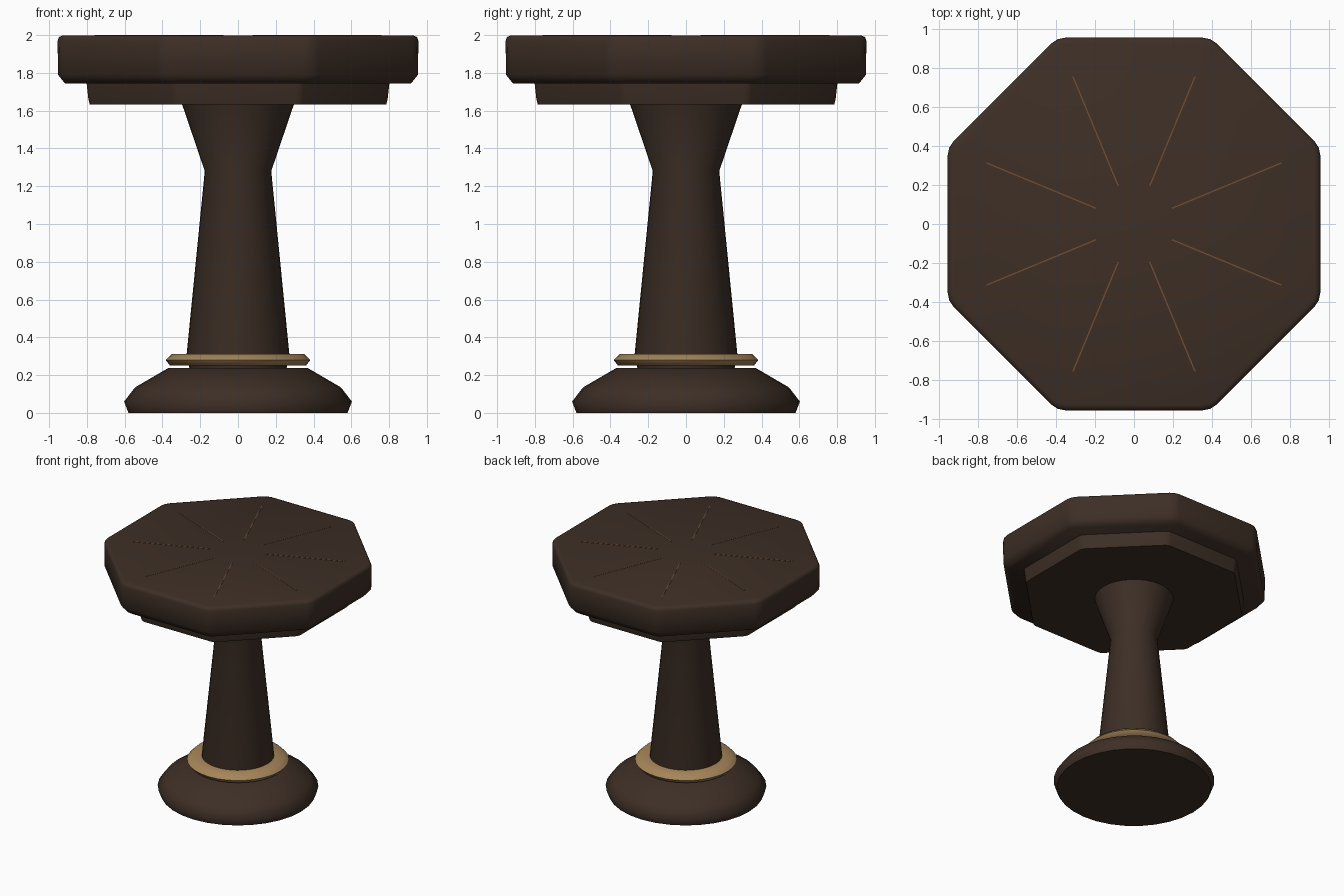
import bpy, bmesh, math
from mathutils import Matrix

if "Cube" in bpy.data.objects:
    bpy.data.objects.remove(bpy.data.objects["Cube"])


def material(name, rgb):
    m = bpy.data.materials.new(name)
    m.diffuse_color = (*rgb, 1)
    m.use_nodes = True
    m.node_tree.nodes["Principled BSDF"].inputs["Base Color"].default_value = m.diffuse_color
    return m


DARK = material("dark wood", (0.047, 0.028, 0.019))
BRASS = material("brass", (0.38, 0.235, 0.10))
INLAY = material("inlay wood", (0.16, 0.075, 0.035))


def finish(name, bm, mat, smooth=None):
    bmesh.ops.recalc_face_normals(bm, faces=bm.faces)
    mesh = bpy.data.meshes.new(name)
    bm.to_mesh(mesh)
    bm.free()
    mesh.materials.append(mat)
    ob = bpy.data.objects.new(name, mesh)
    bpy.context.collection.objects.link(ob)
    if smooth:
        bpy.ops.object.select_all(action='DESELECT')
        ob.select_set(True)
        bpy.context.view_layer.objects.active = ob
        bpy.ops.object.shade_smooth_by_angle(angle=math.radians(smooth))
    return ob


def loft(name, profile, outline, mat, closed=False, smooth=60):
    """Sweep an (r, z) profile around a unit outline; cap it or close it into a ring."""
    bm = bmesh.new()
    loops = [[bm.verts.new((r * x, r * y, z)) for x, y in outline] for r, z in profile]
    n = len(outline)
    pairs = list(zip(loops, loops[1:]))
    if closed:
        pairs.append((loops[-1], loops[0]))
    else:
        bm.faces.new(loops[0])
        bm.faces.new(loops[-1])
    for a, b in pairs:
        for i in range(n):
            j = (i + 1) % n
            bm.faces.new((a[i], a[j], b[j], b[i]))
    return finish(name, bm, mat, smooth)


def circle(n):
    return [(math.cos(2 * math.pi * i / n), math.sin(2 * math.pi * i / n)) for i in range(n)]


def octagon(cut):
    """Octagon with unit apothem and each corner eased by three points."""
    pts = []
    half = math.tan(math.pi / 8)
    for k in range(8):
        a = k * math.pi / 4
        corner = a + math.pi / 8
        y = half - cut
        pts.append((math.cos(a) - y * math.sin(a), math.sin(a) + y * math.cos(a)))
        r = 1 / math.cos(math.pi / 8) - cut * 0.2
        pts.append((r * math.cos(corner), r * math.sin(corner)))
        b = a + math.pi / 4
        pts.append((math.cos(b) + y * math.sin(b), math.sin(b) - y * math.cos(b)))
    return pts


# Turned foot, column and collar
loft("base", [(0.58, 0), (0.603, 0.06), (0.545, 0.135), (0.37, 0.237)], circle(32), DARK)
loft("column", [(0.25, 0.2), (0.272, 0.31), (0.176, 1.28), (0.305, 1.66)], circle(32), DARK)
loft("collar_ring", [(0.36, 0.25), (0.383, 0.28), (0.35, 0.313), (0.25, 0.313),
                     (0.24, 0.28), (0.25, 0.25)], circle(32), BRASS, closed=True)

# Eight-sided apron and tabletop
loft("apron", [(0.785, 1.632), (0.792, 1.66), (0.803, 1.76)], octagon(0.03), DARK, smooth=40)
loft("tabletop", [(0.915, 1.743), (0.953, 1.79), (0.955, 1.97), (0.948, 1.99), (0.928, 1.998)],
     octagon(0.045), DARK)

# Fine radial inlay strips pointing at the corners
bm = bmesh.new()
for k in range(8):
    strip = (Matrix.Rotation(math.pi / 8 + k * math.pi / 4, 4, 'Z')
             @ Matrix.Translation((0.515, 0, 1.997))
             @ Matrix.Diagonal((0.61, 0.007, 0.006, 1)))
    bmesh.ops.create_cube(bm, size=1, matrix=strip)
finish("inlay_strips", bm, INLAY)
